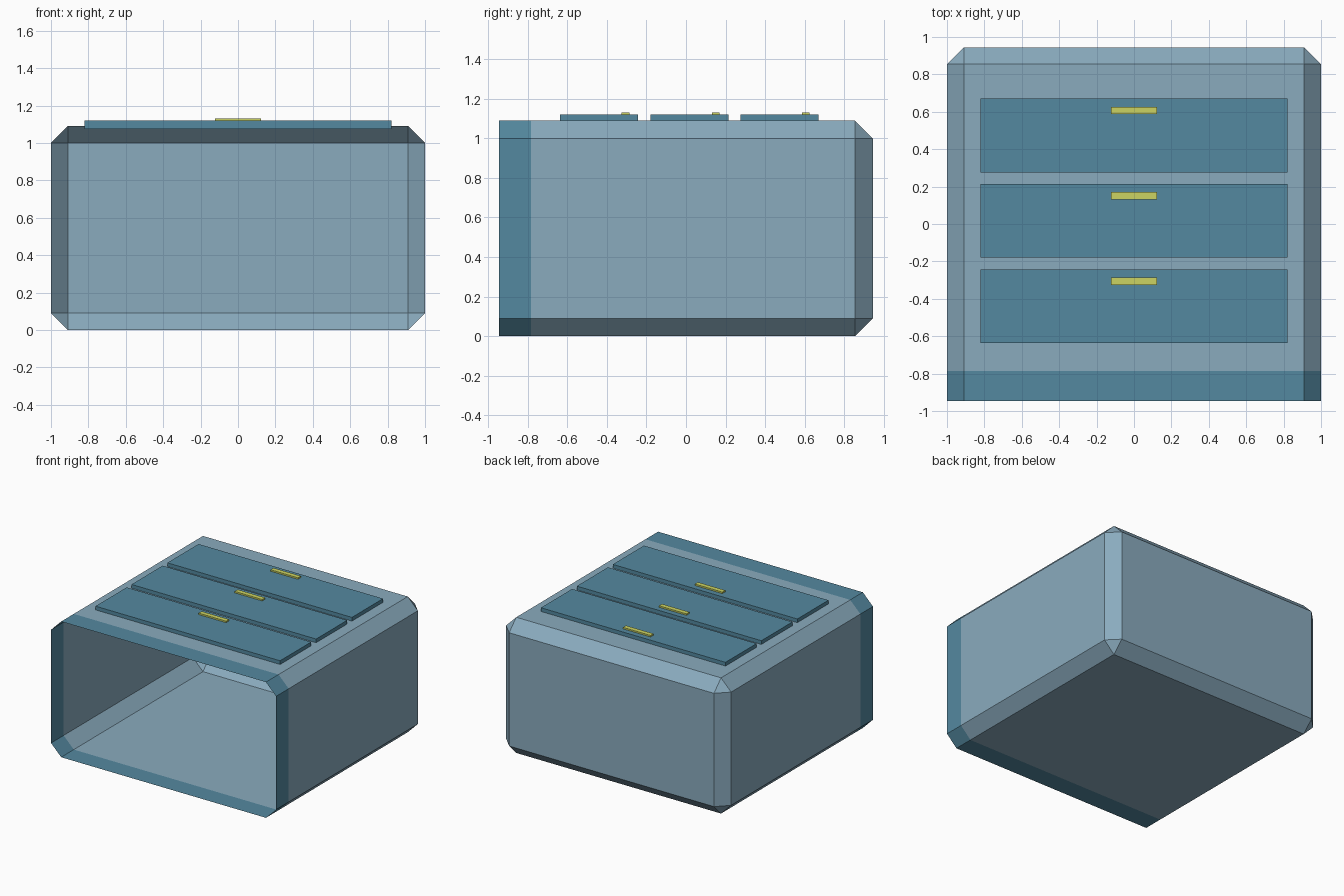
import bpy, bmesh
from mathutils import Vector

if "Cube" in bpy.data.objects:
    bpy.data.objects.remove(bpy.data.objects["Cube"])


def srgb(c):
    c /= 255
    return c / 12.92 if c <= 0.04045 else ((c + 0.055) / 1.055) ** 2.4


def material(name, r, g, b):
    m = bpy.data.materials.new(name)
    m.diffuse_color = (srgb(r), srgb(g), srgb(b), 1)
    m.use_nodes = True
    m.node_tree.nodes["Principled BSDF"].inputs["Base Color"].default_value = m.diffuse_color
    return m


grey_blue = material("grey blue", 138, 171, 190)
teal = material("teal", 84, 137, 160)
yellow = material("yellow green", 204, 212, 98)


def add_object(name, bm, mats):
    me = bpy.data.meshes.new(name)
    bm.to_mesh(me)
    bm.free()
    for m in mats:
        me.materials.append(m)
    ob = bpy.data.objects.new(name, me)
    bpy.context.collection.objects.link(ob)
    return ob


def box_mesh(lo, hi):
    lo, hi = Vector(lo), Vector(hi)
    bm = bmesh.new()
    bmesh.ops.create_cube(bm, size=1)
    for v in bm.verts:
        v.co = [l + (c + 0.5) * (h - l) for l, h, c in zip(lo, hi, v.co)]
    return bm


# Shell: chamfered box, open and unchamfered at the front
FRONT, BAND = -0.945, -0.785
bm = box_mesh((-1, FRONT, 0), (1, 0.945, 1.09))
edges = [e for e in bm.edges if any(v.co.y > 0 for v in e.verts)]
bmesh.ops.bevel(bm, geom=edges, offset=0.09, segments=1, affect='EDGES')
front = [f for f in bm.faces if f.normal.y < -0.9]
bmesh.ops.delete(bm, geom=front, context='FACES')

# Teal rim band around the opening
bmesh.ops.bisect_plane(bm, geom=bm.verts[:] + bm.edges[:] + bm.faces[:],
                       plane_co=(0, BAND, 0), plane_no=(0, 1, 0))
for f in bm.faces:
    f.material_index = 1 if f.calc_center_median().y < BAND else 0
add_object("shell", bm, [grey_blue, teal])

# Raised panels on the top, each with a small handle
for i, y in enumerate((-0.637, -0.18, 0.275)):
    add_object(f"panel_{i + 1}",
               box_mesh((-0.82, y, 1.075), (0.82, y + 0.395, 1.12)), [teal])
    hy = y + 0.312
    add_object(f"handle_{i + 1}",
               box_mesh((-0.122, hy, 1.115), (0.122, hy + 0.038, 1.132)), [yellow])
